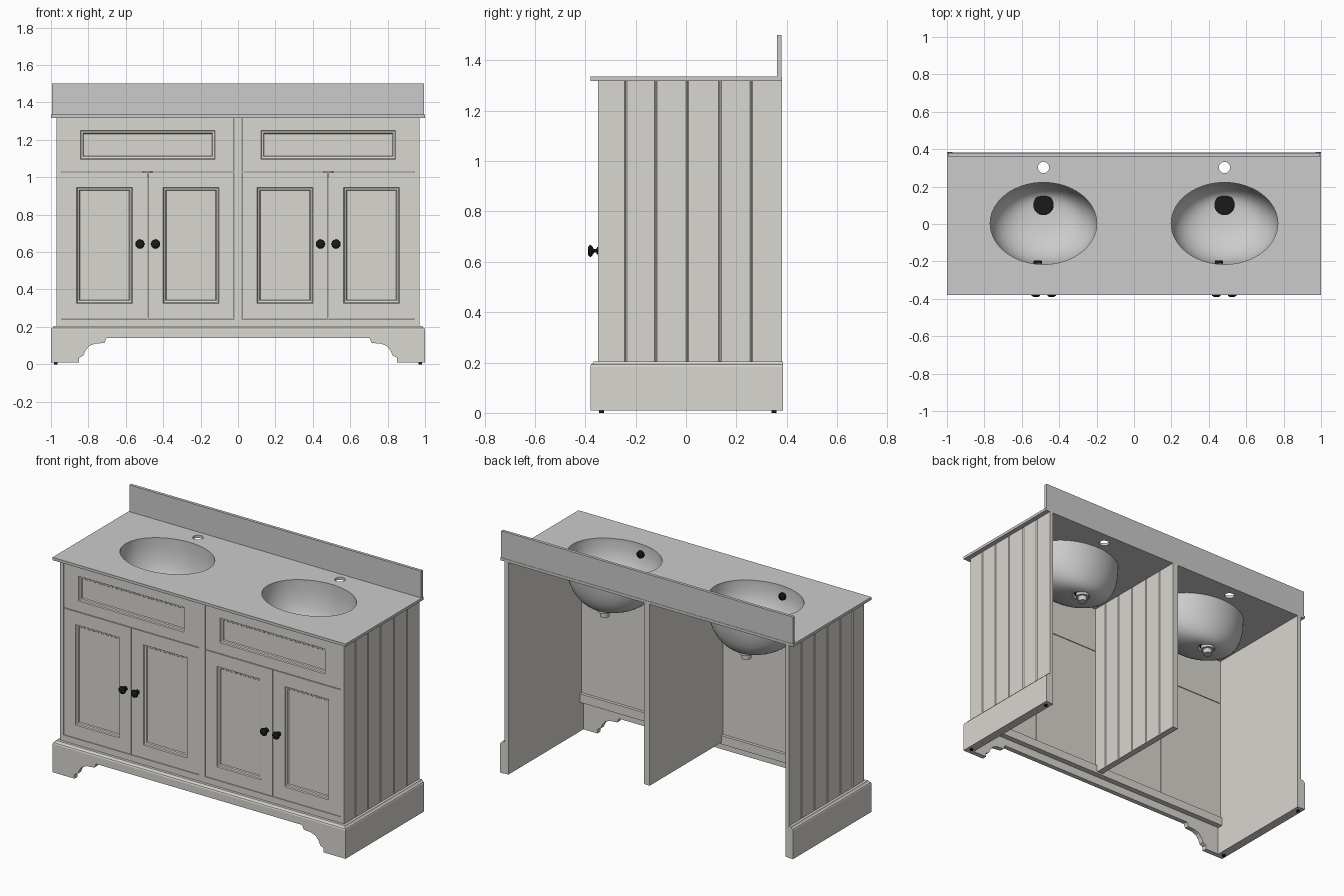
import bpy, bmesh
from math import sin, cos, pi

if "Cube" in bpy.data.objects:
    bpy.data.objects.remove(bpy.data.objects["Cube"])

def material(name, rgb):
    m = bpy.data.materials.new(name)
    m.diffuse_color = (*rgb, 1)
    m.use_nodes = True
    m.node_tree.nodes["Principled BSDF"].inputs["Base Color"].default_value = m.diffuse_color
    return m

PAINT = material("warm_grey_paint", (0.70, 0.68, 0.63))
BLACK = material("black_metal", (0.01, 0.01, 0.01))

def finish(name, bm, mat=None, smooth=False):
    bmesh.ops.recalc_face_normals(bm, faces=bm.faces)
    me = bpy.data.meshes.new(name)
    bm.to_mesh(me)
    bm.free()
    ob = bpy.data.objects.new(name, me)
    bpy.context.collection.objects.link(ob)
    if mat:
        me.materials.append(mat)
    if smooth:
        bpy.ops.object.select_all(action='DESELECT')
        ob.select_set(True)
        bpy.context.view_layer.objects.active = ob
        bpy.ops.object.shade_smooth_by_angle(angle=0.6)
    return ob

def loft(name, rings, mat=None, caps=True, wrap=False, closed=True, smooth=False):
    """Skin a list of equally long point rings."""
    bm = bmesh.new()
    vs = [[bm.verts.new(p) for p in r] for r in rings]
    pairs = list(zip(vs, vs[1:])) + ([(vs[-1], vs[0])] if wrap else [])
    n = len(vs[0])
    for a, b in pairs:
        for i in range(n if closed else n - 1):
            j = (i + 1) % n
            bm.faces.new((a[i], a[j], b[j], b[i]))
    if caps:
        bm.faces.new(vs[0])
        bm.faces.new(vs[-1])
    return finish(name, bm, mat, smooth)

def box(name, x0, x1, y0, y1, z0, z1, mat=None):
    return loft(name, [[(x0, y0, z), (x1, y0, z), (x1, y1, z), (x0, y1, z)] for z in (z0, z1)], mat)

def ellipse(cx, cy, z, rx, ry, n=48):
    return [(cx + rx * cos(2 * pi * i / n), cy + ry * sin(2 * pi * i / n), z) for i in range(n)]

def turned_y(name, x, z, profile, mat, n=24):
    """Round part along y from (radius, y) pairs."""
    return loft(name, [[(x + r * cos(2 * pi * i / n), y, z + r * sin(2 * pi * i / n)) for i in range(n)]
                       for r, y in profile], mat, smooth=True)

def panel(name, x0, x1, z0, z1, mx, mz):
    """Framed front with a moulded, recessed field."""
    F = -0.35
    steps = [(0, 0, 0.022), (0, 0, 0), (mx, mz, 0), (mx + .004, mz + .004, .006),
             (mx + .014, mz + .014, .008), (mx + .018, mz + .018, .014)]
    loft(name, [[(x0 + a, F + d, z0 + b), (x1 - a, F + d, z0 + b),
                 (x1 - a, F + d, z1 - b), (x0 + a, F + d, z1 - b)] for a, b, d in steps], PAINT)

def grooved(name, xin, xout, y0, y1, z0, z1):
    """Upright board with V grooves on the xout face."""
    s = 1 if xout > xin else -1
    pts = [(xin, y1), (xin, y0), (xout, y0)]
    for g in (-.24, -.12, .005, .135, .26):
        pts += [(xout, g - .005), (xout - s * .005, g), (xout, g + .005)]
    pts.append((xout, y1))
    loft(name, [[(x, y, z) for x, y in pts] for z in (z0, z1)], PAINT)

TOP, UNDER, SX = 1.335, 1.318, 0.484

# carcass: sides, divider, rails
for s, side in ((-1, "left"), (1, "right")):
    grooved(side + "_side", s * .945, s * .97, -.35, .382, .01, UNDER)
    box(side + "_plinth", *sorted((s * .97, s)), -.35, .385, .01, .185, PAINT)
    for y in (-.335, .35):
        loft(side + "_glide", [ellipse(s * .975, y, z, .01, .01, 12) for z in (0, .012)], BLACK)
grooved("centre_divider", -.02, .02, -.35, .382, .2, UNDER)
box("bottom_rail", -.945, .945, -.35, -.315, .19, .243, PAINT)

# front plinth with shaped bracket feet
foot = [(1, .185), (1, .01), (.85, .01), (.85, .035), (.827, .047), (.815, .075),
        (.795, .098), (.765, .11), (.715, .114), (.703, .14)]
outline = foot + [(-x, z) for x, z in reversed(foot)]
loft("front_plinth", [[(x, y, z) for x, z in outline] for y in (-.38, -.35)], PAINT)

# moulding running round the top of the plinth, mitred at the corners
prof = [(0, .185), (.003, .193), (.010, .197), (.014, .205), (.03, .205), (.03, .185)]
path = [(-1, .385, 0), (-1, -.38, 1), (1, -.38, 1), (1, .385, 0)]
loft("plinth_moulding", [[(px - d * (1 if px > 0 else -1), py + d * k, z) for d, z in prof]
                         for px, py, k in path], PAINT)

# drawer fronts, doors and knobs
for x0, x1, side in ((-.943, -.022, "left"), (.022, .943, "right")):
    mid = (x0 + x1) / 2
    panel(side + "_drawer_front", x0, x1, 1.03, 1.316, .10, .066)
    panel(side + "_outer_door", x0, mid - .002, .246, 1.026, .08, .08)
    panel(side + "_inner_door", mid + .002, x1, .246, 1.026, .08, .08)
    for k in (-.042, .042):
        turned_y(side + "_knob", mid + k, .643,
                 [(.015, -.349), (.015, -.353), (.007, -.356), (.007, -.366), (.018, -.372),
                  (.024, -.378), (.022, -.385), (.012, -.390)], BLACK)

# countertop with basin and tap openings
counter = box("countertop", -1, 1, -.38, .382, UNDER, TOP)
for s in (-1, 1):
    for hole in ((.003, .285, .219), (.302, .03, .03)):
        cut = loft("opening_cutter", [ellipse(s * SX, hole[0], z, hole[1], hole[2], 64) for z in (1.2, 1.4)])
        cut.hide_render = True
        cut.hide_set(True)
        cut.display_type = 'WIRE'
        mod = counter.modifiers.new("opening", 'BOOLEAN')
        mod.operation = 'DIFFERENCE'
        mod.solver = 'EXACT'
        mod.object = cut
box("backsplash", -.995, .995, .362, .38, TOP, 1.5)

# basins: bowl deepest toward the back, with drain and overflow
DEPTH = .255
for s, side in ((-1, "left"), (1, "right")):
    cx = s * SX
    rings = []
    steps = [i / 14 * pi / 2 * .95 for i in range(15)]
    for t, angles in ((0, steps), (.014, steps[::-1])):
        for a in angles:
            r = cos(a) ** .75
            z = UNDER - DEPTH * sin(a) ** .9 - t * sin(a)
            rings.append(ellipse(cx, .003 + .1 * (1 - r), z, .287 * r + t, .221 * r + t, 64))
    loft(side + "_basin", rings, caps=False, wrap=True, smooth=True)
    zb = UNDER - DEPTH
    loft(side + "_drain", [ellipse(cx, .102, z, r, r, 32) for r, z in
                           ((.03, zb - .006), (.055, zb + .002), (.055, zb + .008), (.045, zb + .011))], BLACK)
    loft(side + "_waste_pipe", [ellipse(cx, .102, z, r, r, 24) for r, z in
                                ((.04, zb - .005), (.04, zb - .028), (.027, zb - .028), (.027, zb - .058))])
    turned_y(side + "_overflow", cx - .03, 1.275,
             [(.022, -.212), (.022, -.197), (.014, -.195), (.012, -.20)], BLACK)
